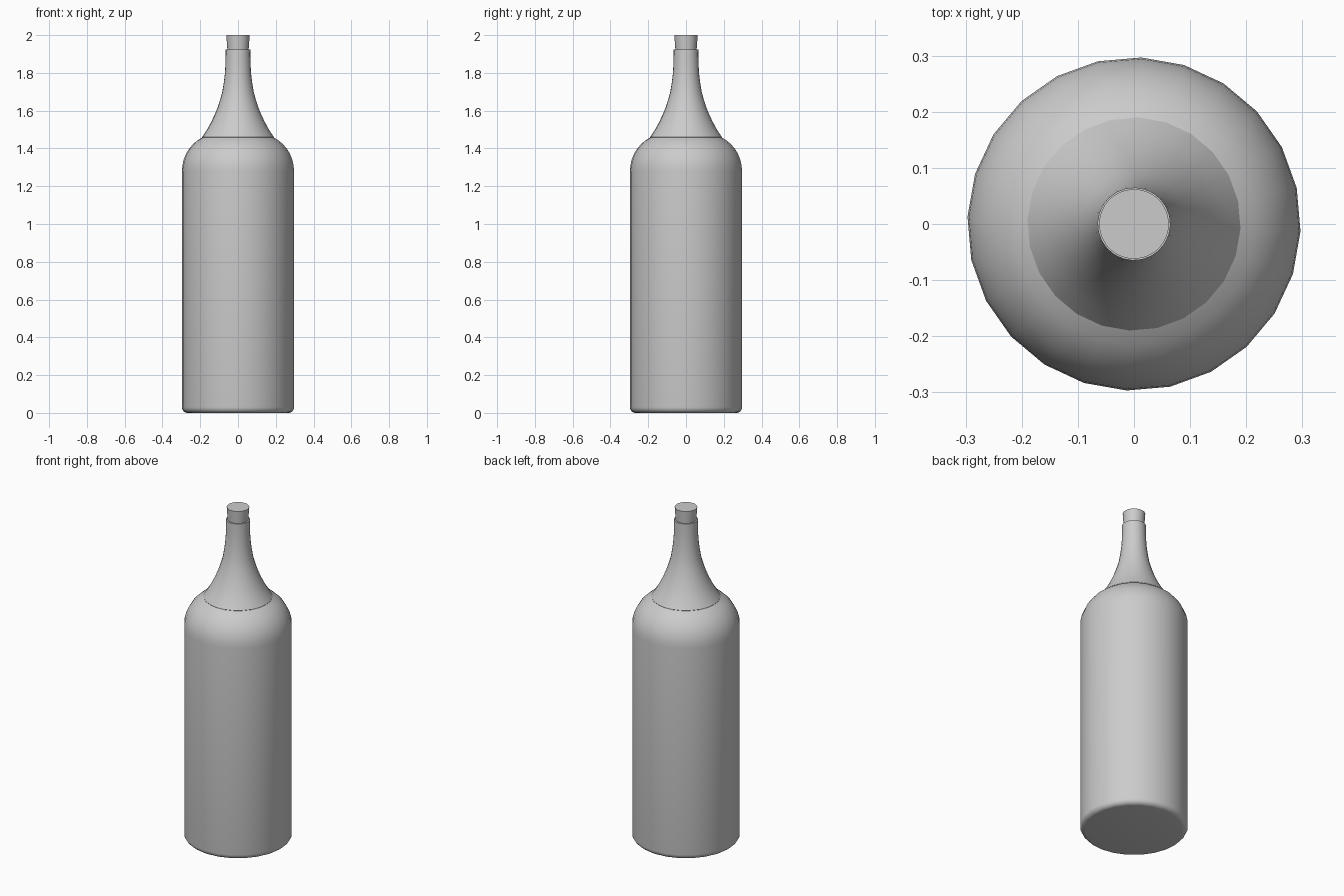
import bpy, math

SIDES = 24
OFFSET = math.radians(-2.5)

if "Cube" in bpy.data.objects:
    bpy.data.objects.remove(bpy.data.objects["Cube"], do_unlink=True)

grey = bpy.data.materials.new("plain grey")
grey.use_nodes = True
colour = (0.6, 0.6, 0.6, 1)
grey.diffuse_color = colour
grey.node_tree.nodes["Principled BSDF"].inputs["Base Color"].default_value = colour


def lathe(name, profile, sides, angle=40):
    """Revolve (radius, height) points about z and cap both ends."""
    verts, faces = [], []
    for r, z in profile:
        for i in range(sides):
            a = OFFSET + math.tau * i / sides
            verts.append((r * math.cos(a), r * math.sin(a), z))
    for k in range(len(profile) - 1):
        for i in range(sides):
            j = (i + 1) % sides
            low, high = k * sides, (k + 1) * sides
            faces.append((low + i, low + j, high + j, high + i))
    top = (len(profile) - 1) * sides
    faces.append(tuple(reversed(range(sides))))
    faces.append(tuple(range(top, top + sides)))
    mesh = bpy.data.meshes.new(name)
    mesh.from_pydata(verts, [], faces)
    mesh.materials.append(grey)
    obj = bpy.data.objects.new(name, mesh)
    bpy.context.collection.objects.link(obj)
    bpy.ops.object.select_all(action="DESELECT")
    obj.select_set(True)
    bpy.context.view_layer.objects.active = obj
    bpy.ops.object.shade_smooth_by_angle(angle=math.radians(angle))
    return obj


# Body with a rounded foot, straight wall and domed shoulder
R = 0.297
foot = [(R - 0.03 + 0.03 * math.sin(t), 0.03 - 0.03 * math.cos(t))
        for t in (math.radians(d) for d in range(0, 91, 18))]
shoulder = [(0.1 + (R - 0.1) * math.cos(t), 1.28 + 0.2 * math.sin(t))
            for t in (math.radians(d) for d in range(0, 64, 9))]

# Concave neck flaring into the shoulder
neck = [(0.19, 1.46), (0.164, 1.5), (0.142, 1.54), (0.123, 1.58),
        (0.107, 1.62), (0.094, 1.66), (0.083, 1.7), (0.075, 1.75),
        (0.069, 1.8), (0.066, 1.86), (0.065, 1.925)]
# Lip turning inward to the mouth
lip = [(0.055, 1.925)]
lathe("bottle", foot + shoulder + neck + lip, SIDES)

# Tapered stopper
lathe("stopper", [(0.053, 1.88), (0.062, 2.0)], 48)
